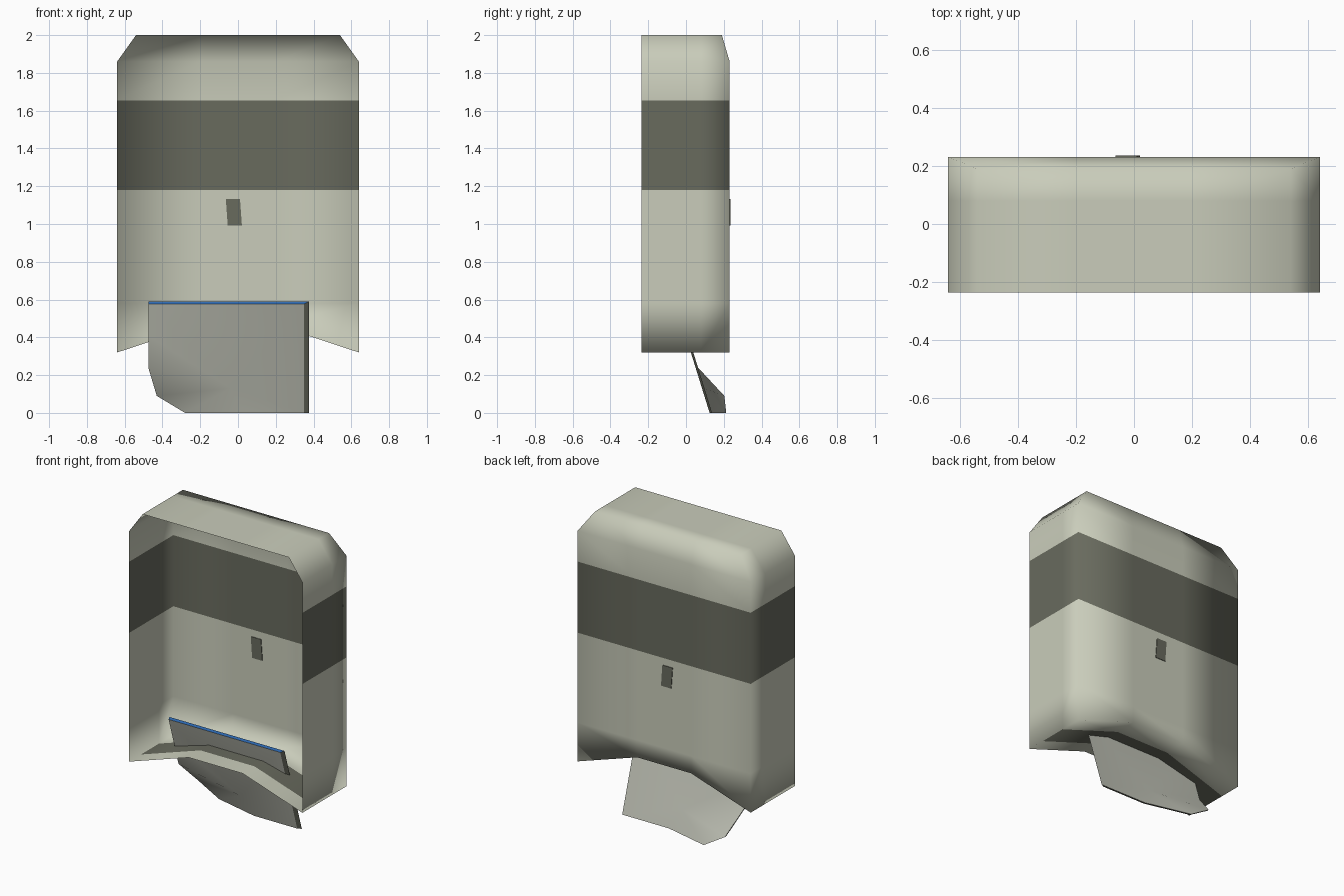
import bpy, bmesh

if "Cube" in bpy.data.objects:
    bpy.data.objects.remove(bpy.data.objects["Cube"])


def material(name, rgb):
    m = bpy.data.materials.new(name)
    m.diffuse_color = (*[(c / 255) ** 2.2 for c in rgb], 1)
    m.use_nodes = True
    m.node_tree.nodes["Principled BSDF"].inputs["Base Color"].default_value = m.diffuse_color
    return m


PALE = material("pale grey green", (200, 203, 185))
DARK = material("dark olive grey", (104, 106, 94))
CARD = material("light grey", (190, 192, 180))
BLUE = material("blue", (50, 105, 175))


def make_object(name, bm, mats):
    me = bpy.data.meshes.new(name)
    bm.to_mesh(me)
    bm.free()
    for m in mats:
        me.materials.append(m)
    ob = bpy.data.objects.new(name, me)
    bpy.context.collection.objects.link(ob)
    return ob


# Shell: open-fronted box, wrapped round the sides and back, with an arched floor
XS = [-0.64, -0.2, 0.2, 0.64]
YS = [-0.235, -0.11, 0.08, 0.231]
LEVELS = [0.32, 0.58, 1.18, 1.655, 1.86, 2.0]


def shell_point(i, j, k):
    x, y, z = XS[i], YS[j], LEVELS[k]
    if k == 5:                      # chamfered roof
        x = max(-0.54, min(0.54, x))
        y = min(y, 0.19)
    if k == 0 and i in (1, 2):      # arched floor
        z = 0.465
    return x, y, z


bm = bmesh.new()


def quad(corners, mat):
    f = bm.faces.new([bm.verts.new(shell_point(*c)) for c in corners])
    f.material_index = mat
    f.smooth = True


for a in range(3):
    for k in range(5):
        band = 1 if k == 2 else 0
        quad([(0, a, k), (0, a, k + 1), (0, a + 1, k + 1), (0, a + 1, k)], band)
        quad([(3, a, k), (3, a + 1, k), (3, a + 1, k + 1), (3, a, k + 1)], band)
        quad([(a, 3, k), (a, 3, k + 1), (a + 1, 3, k + 1), (a + 1, 3, k)], band)
    for b in range(3):
        quad([(a, b, 5), (a + 1, b, 5), (a + 1, b + 1, 5), (a, b + 1, 5)], 0)
        quad([(a, b, 0), (a, b + 1, 0), (a + 1, b + 1, 0), (a + 1, b, 0)], 1 if b == 1 else 0)
bmesh.ops.remove_doubles(bm, verts=bm.verts, dist=0.0005)
bmesh.ops.recalc_face_normals(bm, faces=bm.faces)
make_object("shell", bm, [PALE, DARK])

# Small dark mark on the back wall, seen from both sides
bm = bmesh.new()
bmesh.ops.create_cube(bm, size=1)
for v in bm.verts:
    v.co = (v.co.x * 0.075 - 0.022 - v.co.z * 0.01, 0.231 + v.co.y * 0.008, 1.063 + v.co.z * 0.14)
make_object("back_mark", bm, [DARK])


# Leaning card with one folded corner, pushed through the floor
def lean(x, z):
    return (x, 0.125 - 0.31 * z, z)


FRONT = [lean(-0.475, 0.577), lean(0.35, 0.577), lean(0.35, 0.0), lean(0.03, 0.0),
         (-0.28, 0.2, 0.0), (-0.43, 0.19, 0.09), lean(-0.475, 0.24), lean(-0.475, 0.41),
         lean(-0.04, 0.13)]
BACK = [(x, y + 0.013, z) for x, y, z in FRONT]
BACK[0] = (-0.475, -0.045, 0.59)
BACK[1] = (0.375, -0.045, 0.59)
BACK[2] = (0.375, 0.138, 0.0)
FACES = [(0, 7, 8), (0, 8, 1), (1, 8, 2), (2, 8, 3), (8, 4, 3), (8, 5, 4), (8, 6, 5), (8, 7, 6)]

bm = bmesh.new()
fv = [bm.verts.new(p) for p in FRONT]
bv = [bm.verts.new(p) for p in BACK]
for f in FACES:
    bm.faces.new([fv[i] for i in f])
    bm.faces.new([bv[i] for i in reversed(f)])
for i in range(8):                  # rim: blue on top, dark elsewhere
    n = (i + 1) % 8
    rim = bm.faces.new([fv[i], fv[n], bv[n], bv[i]])
    rim.material_index = 2 if i == 0 else 1
bmesh.ops.recalc_face_normals(bm, faces=bm.faces)
card = make_object("folded_card", bm, [CARD, DARK, BLUE])
bpy.context.view_layer.objects.active = card
card.select_set(True)
bpy.ops.object.shade_smooth_by_angle(angle=0.5)
